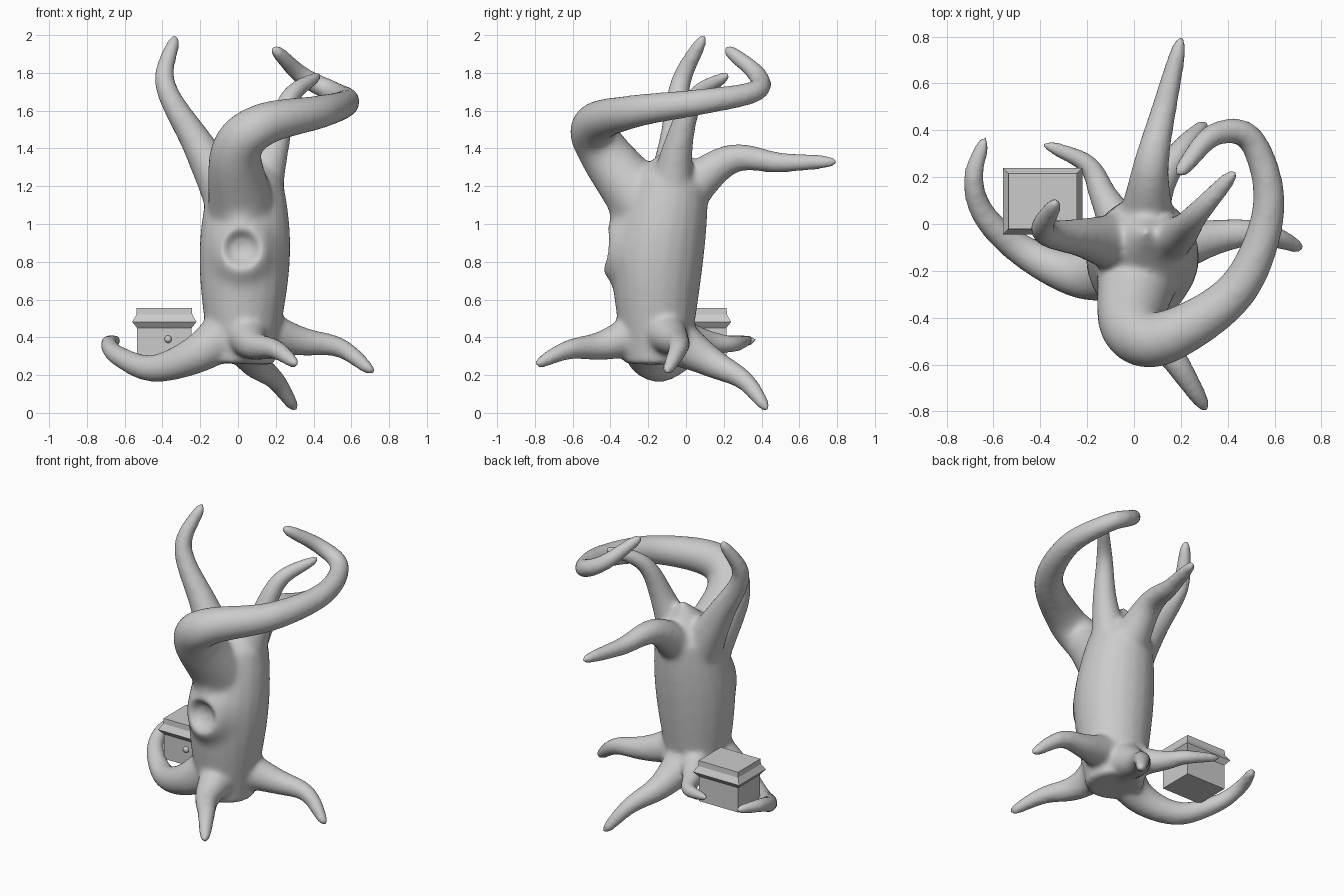
import bpy, bmesh, math
from mathutils import Vector

if "Cube" in bpy.data.objects:
    bpy.data.objects.remove(bpy.data.objects["Cube"])

SIDES, STEPS = 20, 8


def spline(pts):
    """Smooth path through a few points."""
    p = [Vector(q) for q in pts]
    p = [2 * p[0] - p[1]] + p + [2 * p[-1] - p[-2]]
    path = []
    for a, b, c, d in zip(p, p[1:], p[2:], p[3:]):
        for t in (s / STEPS for s in range(STEPS)):
            path.append(0.5 * (2 * b + (c - a) * t + (2 * a - 5 * b + 4 * c - d) * t ** 2
                               + (3 * b - a - 3 * c + d) * t ** 3))
    return path + [p[-2]]


def taper(u):
    """Limb radius: flared at the trunk, rounded tip."""
    return 0.024 + 0.05 * math.sqrt(1 - u) + 0.075 * (1 - u) ** 3


def trunk_radius(u):
    return 0.175 + 0.055 * math.sin(math.pi * u ** 1.25) + 0.02 * u


def tube(bm, pts, radius, scale=1.0):
    path = spline(pts)
    dist = [0.0]
    for a, b in zip(path, path[1:]):
        dist.append(dist[-1] + (b - a).length)
    ref, rings = Vector((0.31, 0.62, 0.21)), []
    for i, q in enumerate(path):
        t = (path[min(i + 1, len(path) - 1)] - path[max(i - 1, 0)]).normalized()
        ref = (ref - t * ref.dot(t)).normalized()
        side = t.cross(ref)
        r = radius(min(1, dist[i] / dist[-1])) * scale
        rings.append([bm.verts.new(q + r * (ref * math.cos(a) + side * math.sin(a)))
                      for a in (2 * math.pi * k / SIDES for k in range(SIDES))])
    tip = bm.verts.new(path[-1] + t * r * 1.2)
    for k in range(SIDES):
        n = (k + 1) % SIDES
        for r0, r1 in zip(rings, rings[1:]):
            bm.faces.new((r0[k], r0[n], r1[n], r1[k]))
        bm.faces.new((rings[-1][k], rings[-1][n], tip))
    bm.faces.new(rings[0][::-1])


def add_object(name, bm):
    bmesh.ops.recalc_face_normals(bm, faces=bm.faces)
    mesh = bpy.data.meshes.new(name)
    bm.to_mesh(mesh)
    bm.free()
    obj = bpy.data.objects.new(name, mesh)
    bpy.context.collection.objects.link(obj)
    return obj


bm = bmesh.new()
# trunk
tube(bm, [(.02, -.155, .26), (.035, -.15, .8), (.045, -.075, 1.23)], trunk_radius)
# left branch
tube(bm, [(-.01, -.09, 1.08), (-.21, -.06, 1.42), (-.385, -.03, 1.74), (-.335, .09, 1.985)], taper, 1.07)
# large looping branch
tube(bm, [(.02, -.2, 1.08), (-.01, -.435, 1.38), (.13, -.485, 1.525), (.44, -.28, 1.595),
          (.575, .07, 1.645), (.5, .36, 1.7), (.34, .38, 1.785), (.195, .22, 1.925)], taper, 1.22)
# back branch
tube(bm, [(.05, -.06, 1.12), (.07, .23, 1.34), (.13, .5, 1.325), (.2, .785, 1.33)], taper)
# right branch
tube(bm, [(.09, -.09, 1.08), (.195, -.04, 1.42), (.275, .05, 1.67), (.425, .215, 1.785)], taper)
# curled left root
tube(bm, [(-.01, -.18, .46), (-.22, -.22, .31), (-.45, -.13, .235), (-.63, .025, .3),
          (-.685, .19, .365), (-.64, .355, .385)], taper)
# front root
tube(bm, [(.03, -.18, .45), (.08, -.43, .36), (.2, -.62, .335), (.305, -.785, .26)], taper)
# right root
tube(bm, [(.06, -.14, .45), (.33, -.06, .38), (.54, -.04, .345), (.71, -.1, .22)], taper)
# back root
tube(bm, [(.03, -.09, .4), (.09, .14, .265), (.2, .31, .17), (.3, .425, .025)], taper)
# back left root
tube(bm, [(-.02, -.09, .42), (-.13, .12, .375), (-.2, .255, .365), (-.38, .34, .39)], taper, 0.8)
tree = add_object("tree", bm)

# fuse limbs into one skin and soften the joints
fuse = tree.modifiers.new("fuse", 'REMESH')
fuse.mode, fuse.voxel_size = 'VOXEL', 0.015
soften = tree.modifiers.new("soften", 'SMOOTH')
soften.factor, soften.iterations = 0.5, 14
skin = bpy.data.meshes.new_from_object(
    tree.evaluated_get(bpy.context.evaluated_depsgraph_get()))
tree.modifiers.clear()
tree.data = skin

# knot hole: broad raised rim around a shallow bowl on the front
for v in skin.vertices:
    d = math.hypot(v.co.x - 0.02, v.co.z - 0.87)
    if v.co.y < -0.2 and d < 0.3:
        v.co.y -= 0.045 * math.exp(-((d - 0.11) / 0.065) ** 2)
        v.co.y += 0.025 * max(0, min(1, (0.105 - d) / 0.045))
for f in skin.polygons:
    f.use_smooth = True

# chest with flared lid: stacked rectangles (height, margin)
bm = bmesh.new()
rings = [[bm.verts.new((-.39 + sx * (.145 + m), .097 + sy * (.117 + m), z))
          for sx, sy in ((-1, -1), (1, -1), (1, 1), (-1, 1))]
         for z, m in ((.285, 0), (.45, 0), (.482, .025), (.52, .003), (.555, .001))]
for a, b in zip(rings, rings[1:]):
    for k in range(4):
        n = (k + 1) % 4
        bm.faces.new((a[k], a[n], b[n], b[k]))
bm.faces.new(rings[0][::-1])
bm.faces.new(rings[-1])
add_object("chest", bm)

# knob on the chest front
bpy.ops.mesh.primitive_uv_sphere_add(segments=12, ring_count=8, radius=0.02, location=(-.37, -.018, .39))
bpy.context.object.name = "chest_knob"
bpy.ops.object.shade_smooth()
